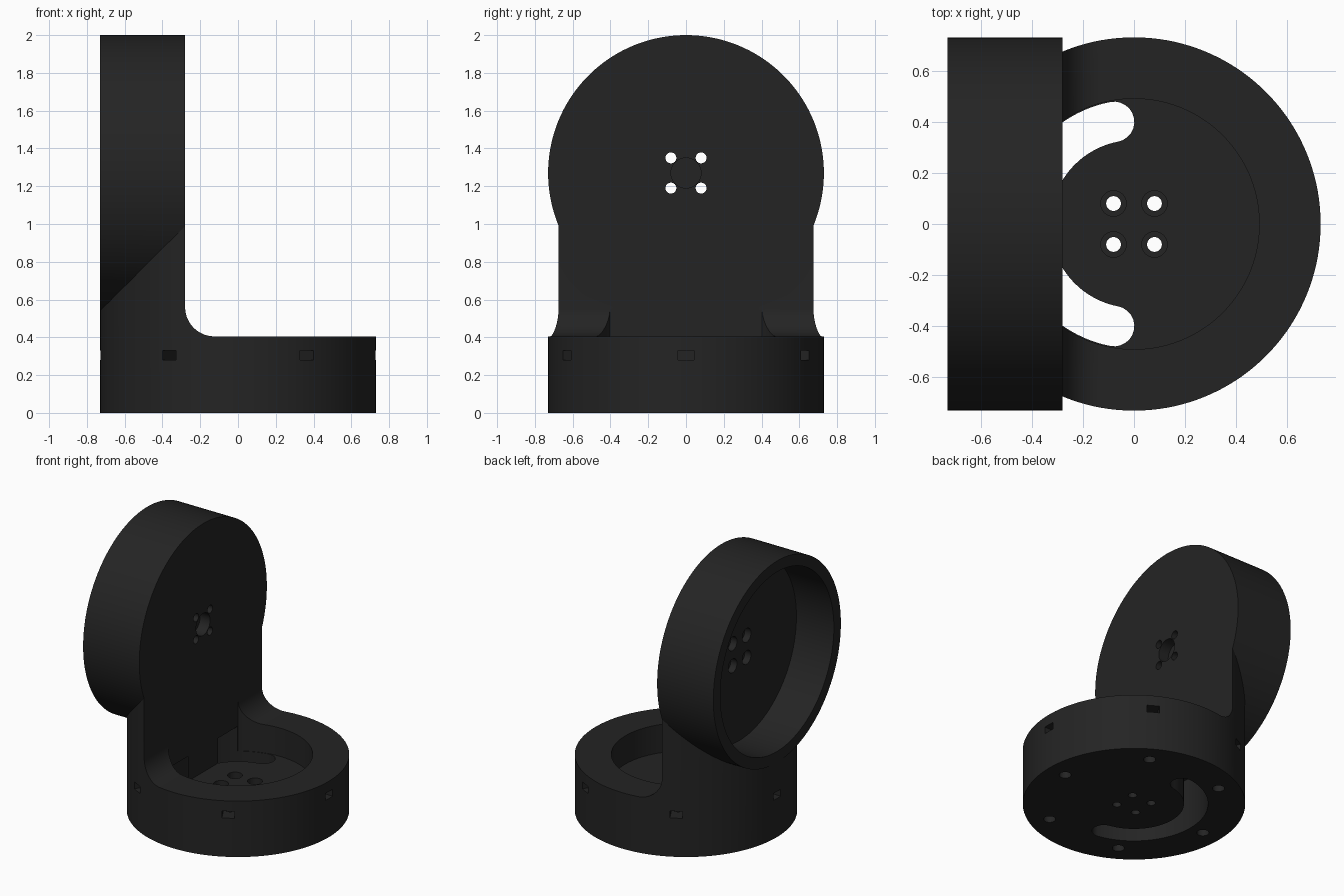
import bpy, bmesh, math
from math import cos, sin, pi, radians

if "Cube" in bpy.data.objects:
    bpy.data.objects.remove(bpy.data.objects["Cube"])

R = 0.73          # radius of both round housings
FACE = -0.28      # inner face of the upright
RIM = 0.405       # top of the base
AXIS = 1.27       # height of the upper housing's axis

black = bpy.data.materials.new("matte_black")
black.diffuse_color = (0.0175, 0.0175, 0.0175, 1)
black.use_nodes = True
black.node_tree.nodes["Principled BSDF"].inputs["Base Color"].default_value = black.diffuse_color


def prism(name, pts, axis, lo, hi):
    """Extrude a 2D outline along x, y or z."""
    place = {"x": lambda a, b, h: (h, a, b),
             "y": lambda a, b, h: (a, h, b),
             "z": lambda a, b, h: (a, b, h)}[axis]
    bm = bmesh.new()
    low = [bm.verts.new(place(a, b, lo)) for a, b in pts]
    top = [bm.verts.new(place(a, b, hi)) for a, b in pts]
    bm.faces.new(low)
    bm.faces.new(top)
    for i in range(len(pts)):
        j = (i + 1) % len(pts)
        bm.faces.new((low[i], low[j], top[j], top[i]))
    bmesh.ops.recalc_face_normals(bm, faces=bm.faces)
    me = bpy.data.meshes.new(name)
    bm.to_mesh(me)
    bm.free()
    me.materials.append(black)
    ob = bpy.data.objects.new(name, me)
    bpy.context.collection.objects.link(ob)
    return ob


def arc(cx, cy, r, a0, a1, n):
    """Points on an arc, angles in degrees."""
    return [(cx + r * cos(radians(a0 + (a1 - a0) * i / n)),
             cy + r * sin(radians(a0 + (a1 - a0) * i / n))) for i in range(n + 1)]


def circle(cx, cy, r, n=32):
    return arc(cx, cy, r, 0, 360, n)[:-1]


def combine(ob, other, operation):
    """Apply a boolean and remove the helper."""
    mod = ob.modifiers.new("cut", "BOOLEAN")
    mod.operation = operation
    mod.solver = "EXACT"
    mod.object = other
    bpy.context.view_layer.objects.active = ob
    bpy.ops.object.modifier_apply(modifier=mod.name)
    bpy.data.objects.remove(other, do_unlink=True)


def cut(ob, pts, axis, lo, hi):
    combine(ob, prism("cutter", pts, axis, lo, hi), "DIFFERENCE")


# Base and upright: an L profile with a fillet, trimmed to a round plan
F = 0.155
profile = [(-0.8, 0), (0.8, 0), (0.8, RIM)]
profile += arc(FACE + F, RIM + F, F, 270, 180, 14)
profile += [(FACE, 1.0), (-0.8, 1.0)]
bracket = prism("joint_bracket", profile, "y", -0.9, 0.9)
combine(bracket, prism("round_plan", circle(0, 0, R, 144), "z", -0.2, 1.2), "INTERSECT")

# Upper round housing
combine(bracket, prism("upper_housing", circle(0, AXIS, R, 144), "x", -R, FACE), "UNION")

# Pocket in the base, flat against the upright
FLOOR = 0.2
a = math.degrees(math.acos(FACE / 0.49))
pocket = arc(0, 0, 0.49, -a, a, 84)
pocket[0] = (FACE, pocket[0][1])
pocket[-1] = (FACE, pocket[-1][1])
cut(bracket, pocket, "z", FLOOR, 0.75)

# Pocket in the back of the upper housing
cut(bracket, circle(0, AXIS, 0.65, 112), "x", -1.0, -0.43)

# Curved cable slot through the base floor
ri, ro = 0.328, 0.486
rm, rc = (ri + ro) / 2, (ro - ri) / 2
s, e = 101, 259


def cap(angle, start):
    return arc(rm * cos(radians(angle)), rm * sin(radians(angle)), rc,
               start, start + 180, 12)[1:-1]


slot = arc(0, 0, ro, s, e, 48) + cap(e, e) + arc(0, 0, ri, e, s, 48) + cap(s, s + 180)
cut(bracket, slot, "z", -0.1, 0.38)

# Four screw holes, counterbored, in the base floor and the upper plate
for u in (-0.08, 0.08):
    for v in (-0.08, 0.08):
        cut(bracket, circle(u, v, 0.029, 24), "z", -0.1, 0.3)
        cut(bracket, circle(u, v, 0.05, 24), "z", FLOOR - 0.05, 0.3)
        cut(bracket, circle(u, AXIS + v, 0.029, 24), "x", -0.5, -0.2)
        cut(bracket, circle(u, AXIS + v, 0.05, 24), "x", -0.5, -0.38)

# Shallow round recess in the middle of the upper plate
cut(bracket, circle(0, AXIS, 0.08, 40), "x", FACE - 0.08, -0.2)

# Six bottom screw holes, each with a nut slot in the outer wall
for k in range(6):
    t = k * pi / 3
    c, d = cos(t), sin(t)
    w = 0.042
    rect = [(r * c - q * d, r * d + q * c)
            for r, q in ((0.54, -w), (0.8, -w), (0.8, w), (0.54, w))]
    cut(bracket, rect, "z", 0.28, 0.33)
    cut(bracket, circle(0.59 * c, 0.59 * d, 0.04, 24), "z", -0.1, 0.355)

# Smooth round walls with crisp edges
bpy.ops.object.select_all(action="DESELECT")
bracket.select_set(True)
bpy.context.view_layer.objects.active = bracket
bpy.ops.object.shade_smooth_by_angle(angle=radians(30))
